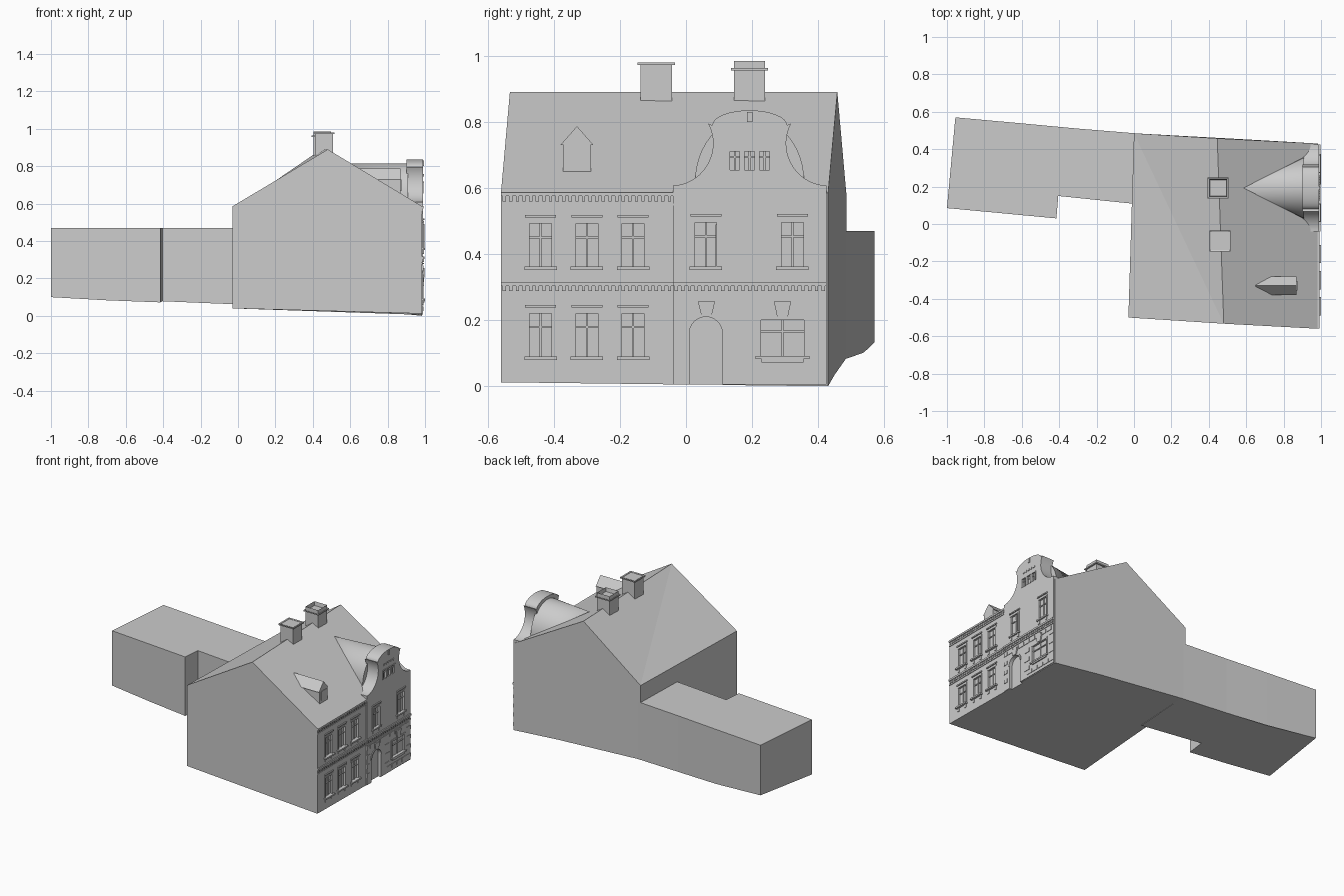
import bpy, bmesh, math
from mathutils import Matrix, Vector

default_cube = bpy.data.objects.get("Cube")
if default_cube:
    bpy.data.objects.remove(default_cube)

stone = bpy.data.materials.new("plain grey")
stone.use_nodes = True
GREY = (0.6, 0.6, 0.6, 1)
stone.diffuse_color = GREY
stone.node_tree.nodes["Principled BSDF"].inputs["Base Color"].default_value = GREY


def finish(name, bm, smooth=False):
    """Turn a bmesh into a named object with the shared material."""
    bmesh.ops.recalc_face_normals(bm, faces=bm.faces)
    mesh = bpy.data.meshes.new(name)
    bm.to_mesh(mesh)
    bm.free()
    mesh.materials.append(stone)
    obj = bpy.data.objects.new(name, mesh)
    bpy.context.collection.objects.link(obj)
    if smooth:
        bpy.ops.object.select_all(action="DESELECT")
        bpy.context.view_layer.objects.active = obj
        obj.select_set(True)
        bpy.ops.object.shade_smooth_by_angle(angle=math.radians(35))
    return obj


def add_box(bm, y0, y1, z0, z1, x0, x1):
    middle = Vector((x0 + x1, y0 + y1, z0 + z1)) / 2
    size = Matrix.Diagonal((x1 - x0, y1 - y0, z1 - z0, 1))
    bmesh.ops.create_cube(bm, size=1, matrix=Matrix.Translation(middle) @ size)


def add_prism(bm, profile, x0, x1):
    """Extrude a (y, z) profile along x."""
    face = bm.faces.new([bm.verts.new((x0, y, z)) for y, z in profile])
    out = bmesh.ops.extrude_face_region(bm, geom=[face])["geom"]
    moved = [v for v in out if isinstance(v, bmesh.types.BMVert)]
    bmesh.ops.translate(bm, verts=moved, vec=(x1 - x0, 0, 0))


def arc(y, z, radius_y, radius_z, start, end, steps=16):
    angles = [math.radians(start + (end - start) * i / steps) for i in range(steps + 1)]
    return [(y + radius_y * math.cos(a), z + radius_z * math.sin(a)) for a in angles]


WALL = 0.985       # main front wall
WING = 0.99        # front wall under the curved gable
SPLIT = -0.04      # boundary between the two
NORTH = 0.425

# Main house: sloping ground, walls and a pitched roof
bm = bmesh.new()
base = [bm.verts.new(p) for p in (
    (-0.03, -0.5, 0.04), (WALL, -0.56, 0.012), (WALL, 0.43, 0),
    (0.64, 0.45, 0.035), (0, 0.485, 0.085))]
eave = [bm.verts.new((base[i].co.x, base[i].co.y, 0.585)) for i in (0, 1, 2, 4)]
ridge_s = bm.verts.new((0.48, -0.533, 0.89))
ridge_n = bm.verts.new((0.445, 0.458, 0.89))
sw, se, ne, nw = eave
for loop in (base, (base[0], base[1], se, ridge_s, sw), (base[1], base[2], ne, se),
             (base[2], base[3], base[4], nw, ridge_n, ne), (base[4], base[0], sw, nw),
             (se, ne, ridge_n, ridge_s), (sw, ridge_s, nw), (nw, ridge_s, ridge_n)):
    bm.faces.new(loop)
house = finish("main_house", bm)

# Flat-roofed rear annex following the ground
bm = bmesh.new()
ground = [(-1, 0.085, 0.1), (-0.7, 0.057, 0.083), (-0.415, 0.03, 0.072),
          (-0.405, 0.15, 0.078), (0.03, 0.105, 0.06), (0.03, 0.483, 0.083),
          (-0.3, 0.51, 0.092), (-0.6, 0.538, 0.102), (-0.955, 0.57, 0.132)]
low = [bm.verts.new(p) for p in ground]
top = [bm.verts.new((x, y, 0.47)) for x, y, z in ground]
bm.faces.new(low)
bm.faces.new(top)
for i in range(len(low)):
    j = (i + 1) % len(low)
    bm.faces.new((low[i], low[j], top[j], top[i]))
finish("rear_annex", bm)

# Projecting wing wall and the curved gable above it
bm = bmesh.new()
add_box(bm, SPLIT, NORTH, 0.006, 0.6, 0.96, WING)
wing = finish("wing_wall", bm)
mid = (SPLIT + NORTH) / 2
half = arc(NORTH + 0.005, 0.735, 0.127, 0.128, 262, 152)
crown = arc(mid, 0.79, 0.113, 0.045, 0, 180)
gable_profile = [(NORTH, 0.55), (NORTH, 0.608)] + half + crown
gable_profile += [(2 * mid - y, z) for y, z in reversed(half)] + [(SPLIT, 0.608), (SPLIT, 0.55)]
bm = bmesh.new()
add_prism(bm, gable_profile, 0.9, WING)
gable = finish("curved_gable", bm, True)

# Cone-shaped roof running back from the gable
bm = bmesh.new()
rim = [bm.verts.new((0.91, y, z)) for y, z in arc(mid, 0.62, 0.165, 0.195, 0, 180, 24)]
tip = bm.verts.new((0.585, mid, 0.815))
for a, b in zip(rim, rim[1:]):
    bm.faces.new((a, b, tip))
bm.faces.new((rim[0], tip, rim[-1]))
bm.faces.new(rim)
finish("gable_cone_roof", bm, True)

# Roof dormer with overhanging eaves
bm = bmesh.new()
side = [(0.042, 0.65), (0.042, 0.732), (0.05, 0.73)]
dormer_y = -0.33
add_prism(bm, [(dormer_y + y, z) for y, z in side] + [(dormer_y, 0.787)]
          + [(dormer_y - y, z) for y, z in reversed(side)], 0.65, 0.87)
finish("dormer", bm)


# Hollow chimneys with a thin collar
def add_hollow(bm, x, y, width, z0, z1, wall, depth):
    start = set(bm.faces)
    add_box(bm, y - width / 2, y + width / 2, z0, z1, x - width / 2, x + width / 2)
    bm.normal_update()
    lid = max(set(bm.faces) - start, key=lambda f: f.calc_center_median().z)
    bmesh.ops.inset_region(bm, faces=[lid], thickness=wall)
    bmesh.ops.translate(bm, verts=lid.verts, vec=(0, 0, -depth))


for name, x, y, height, collar in (("south", 0.46, -0.09, 0.978, 0.972),
                                   ("north", 0.45, 0.192, 0.985, 0.955)):
    bm = bmesh.new()
    add_hollow(bm, x, y, 0.095, 0.8, height, 0.016, 0.07)
    add_hollow(bm, x, y, 0.113, collar, collar + 0.008, 0.012, 0.004)
    finish(name + "_chimney", bm)

# Openings: (y, bottom, top, width, wall face)
LEFT_YS = (-0.44, -0.3, -0.16)
windows = [(y, z, z + 0.13, 0.066, WALL) for y in LEFT_YS for z in (0.09, 0.362)]
windows += [(y, 0.362, 0.495, 0.066, WING) for y in (0.06, 0.322)]
attic = [(mid + d, 0.655, 0.71, 0.03, WING) for d in (-0.045, 0, 0.045)]
shop = [(0.292, 0.092, 0.2, 0.13, WING)]
door = [(0.01, -0.02), (0.11, -0.02)] + arc(0.06, 0.16, 0.05, 0.05, 0, 180)

# Cut the shallow recesses into the walls
bm = bmesh.new()
for y, z0, z1, w, face in windows + attic + shop:
    add_box(bm, y - w / 2, y + w / 2, z0, z1, face - 0.01, 1.1)
add_prism(bm, door, WING - 0.02, 1.1)
cutter = finish("opening_cutter", bm)
cutter.hide_render = True
for wall in (house, wing, gable):
    bpy.context.view_layer.objects.active = wall
    cut = wall.modifiers.new("openings", "BOOLEAN")
    cut.operation = "DIFFERENCE"
    cut.solver = "EXACT"
    cut.object = cutter
    bpy.ops.object.modifier_apply(modifier=cut.name)
bpy.data.objects.remove(cutter)

# Window surrounds, glazing bars, sills and lintels
frames, bars, sills = bmesh.new(), bmesh.new(), bmesh.new()
for y, z0, z1, w, face in windows + attic + shop:
    h = w / 2
    trim = 0.007 if w < 0.05 else 0.011
    for s in (-1, 1):
        a, b = sorted((y + s * h, y + s * (h + trim)))
        add_box(frames, a, b, z0, z1, face - 0.005, face + 0.003)
    add_box(frames, y - h - trim, y + h + trim, z1, z1 + trim, face - 0.005, face + 0.004)
    add_box(bars, y - 0.003, y + 0.003, z0, z1, face - 0.012, face - 0.005)
    bar_z = z0 + (z1 - z0) * 0.66
    add_box(bars, y - h, y + h, bar_z, bar_z + 0.006, face - 0.012, face - 0.004)
    if w > 0.05:
        add_box(sills, y - h - 0.016, y + h + 0.016, z0 - 0.01, z0, face - 0.005, 1)
    if (y, z0, z1, w, face) in windows:
        add_box(sills, y - h - 0.014, y + h + 0.014, z1 + 0.018, z1 + 0.026, face - 0.005, face + 0.007)
        for s in (-1, 1):
            add_box(sills, y + s * h - 0.007, y + s * h + 0.007, z0 - 0.032, z0 - 0.01,
                    face - 0.005, face + 0.004)
add_box(sills, 0.228, 0.356, 0.072, 0.082, WING - 0.005, 0.997)
finish("window_surrounds", frames)
finish("window_bars", bars)
finish("sills_and_lintels", sills)

# Dormer window panel
bm = bmesh.new()
add_box(bm, dormer_y - 0.025, dormer_y + 0.025, 0.668, 0.728, 0.865, 0.873)
finish("dormer_window", bm)

# String course, eaves cornice and dentils
bm = bmesh.new()
for y0, y1, face, z in ((-0.56, SPLIT, WALL, 0.31), (SPLIT, NORTH, WING, 0.31),
                        (-0.56, SPLIT, WALL, 0.581)):
    add_box(bm, y0, y1, z - 0.006, z + 0.006, face - 0.005, face + 0.008)
    add_box(bm, y0, y1, z - 0.034, z - 0.028, face - 0.005, face + 0.004)
    count = round((y1 - y0) / 0.02)
    for i in range(count):
        y = y0 + (i + 0.5) * (y1 - y0) / count
        add_box(bm, y - 0.005, y + 0.005, z - 0.022, z - 0.006, face - 0.005, face + 0.005)
finish("cornices", bm)

# Rusticated blocks on the wing's ground floor
bm = bmesh.new()
for row in range(8):
    z = 0.025 + row * 0.031
    for col in range(9):
        y0 = SPLIT + 0.005 + col * 0.052 - (row % 2) * 0.022
        y1 = min(y0 + 0.046, NORTH)
        y0 = max(y0, SPLIT)
        by_door = y1 > -0.002 and y0 < 0.122 and z < 0.225
        by_shop = y1 > 0.21 and y0 < 0.374 and 0.04 < z < 0.215
        if not by_door and not by_shop:
            add_box(bm, y0, y1, z, z + 0.026, WING - 0.005, WING + 0.003)
finish("rusticated_blocks", bm)

# Door arch, keystones, crown ornament and wall rod
bm = bmesh.new()
add_prism(bm, arc(0.06, 0.16, 0.06, 0.06, 0, 180) + arc(0.06, 0.16, 0.05, 0.05, 180, 0),
          WING - 0.005, WING + 0.004)
for y, z0 in ((0.062, 0.212), (0.292, 0.204)):
    add_prism(bm, [(y - 0.015, z0), (y + 0.015, z0), (y + 0.026, 0.257), (y - 0.026, 0.257)],
              WING - 0.005, WING + 0.008)
add_box(bm, mid - 0.008, mid + 0.008, 0.8, 0.83, WING - 0.005, WING + 0.005)
add_box(bm, 0.09, 0.094, 0.36, 0.49, WING - 0.005, 0.998)
for i in range(-2, 3):
    add_box(bm, mid + i * 0.025 - 0.006, mid + i * 0.025 + 0.006, 0.745, 0.757, WING - 0.005, WING + 0.004)
finish("door_arch_and_ornaments", bm)
